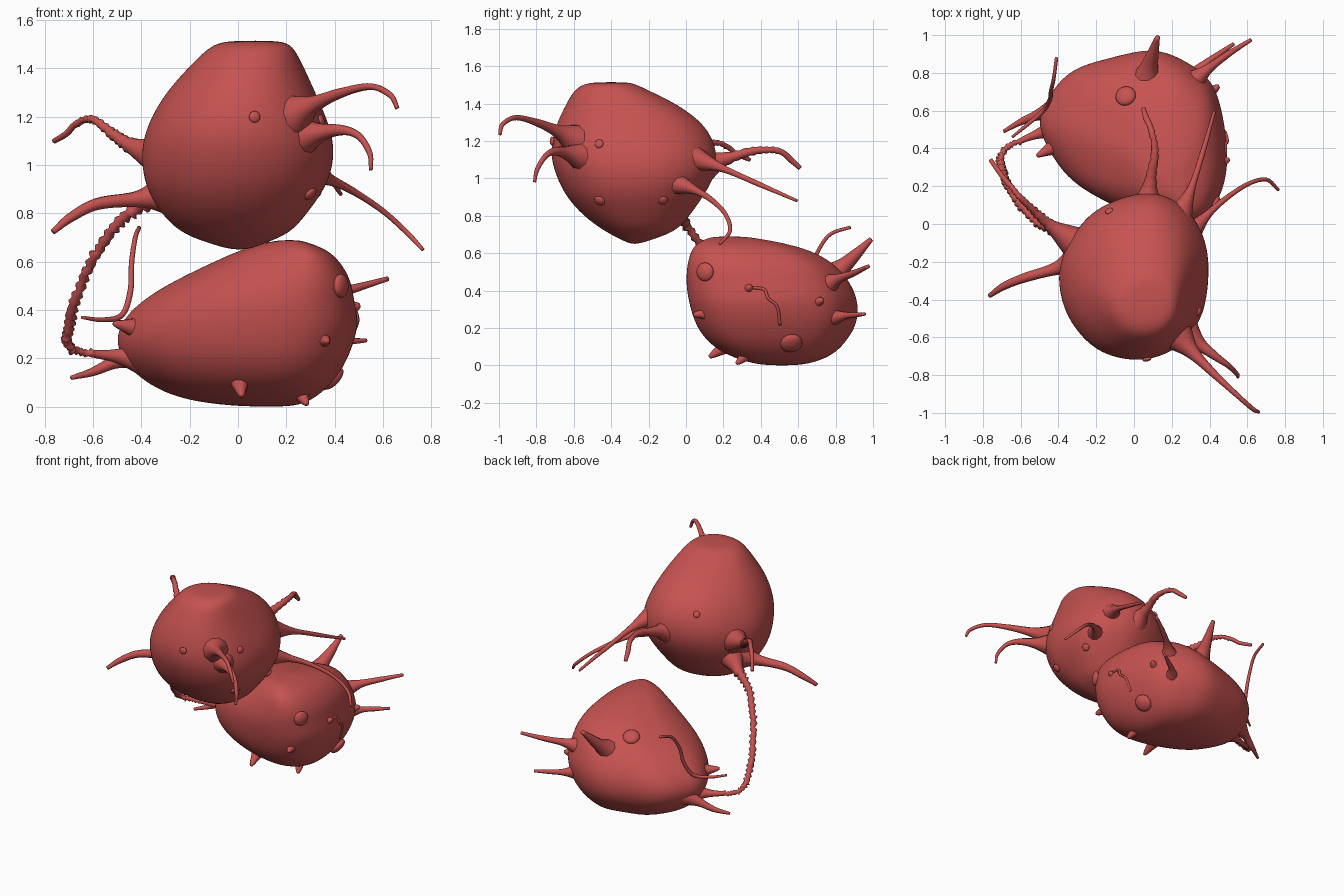
import bpy, bmesh, math, random
from mathutils import Vector
from mathutils.bvhtree import BVHTree

random.seed(4)
red = bpy.data.materials.new("cell red")
red.diffuse_color = (0.56, 0.085, 0.08, 1)


def finish(ob):
    ob.data.materials.append(red)
    for p in ob.data.polygons:
        p.use_smooth = True
    return ob


def catmull(pts, t):
    # point on a smooth path through pts, t counted in segments
    i = min(int(t), len(pts) - 2)
    f = t - i
    p1, p2 = pts[i], pts[i + 1]
    p0 = pts[i - 1] if i else p1 * 2 - p2
    p3 = pts[i + 2] if i + 2 < len(pts) else p2 * 2 - p1
    return 0.5 * (2 * p1 + (p2 - p0) * f + (2 * p0 - 5 * p1 + 4 * p2 - p3) * f * f
                  + (3 * p1 - p0 - 3 * p2 + p3) * f ** 3)


def body(name, plan, levels):
    # plan outline scaled into the (z, xmin, xmax, ymin, ymax) box of each level
    pts = [Vector((x, y, 0)) for x, y in plan]
    n, sides = len(pts), 48
    loop = pts[-2:] + pts + pts[:3]
    ring = [catmull(loop, 2 + n * k / sides) for k in range(sides)]
    x0, x1 = min(p.x for p in ring), max(p.x for p in ring)
    y0, y1 = min(p.y for p in ring), max(p.y for p in ring)
    bm = bmesh.new()
    rows = []
    for z, a, b, c, d in levels:
        rows.append([bm.verts.new((a + (b - a) * (p.x - x0) / (x1 - x0),
                                   c + (d - c) * (p.y - y0) / (y1 - y0), z)) for p in ring])
    for lo, hi in zip(rows, rows[1:]):
        for k in range(sides):
            j = (k + 1) % sides
            bm.faces.new((lo[k], lo[j], hi[j], hi[k]))
    bm.faces.new(rows[0])
    bm.faces.new(rows[-1])
    bmesh.ops.recalc_face_normals(bm, faces=bm.faces)
    tree = BVHTree.FromBMesh(bm)
    me = bpy.data.meshes.new(name)
    bm.to_mesh(me)
    bm.free()
    ob = bpy.data.objects.new(name, me)
    bpy.context.collection.objects.link(ob)
    m = ob.modifiers.new("smooth", 'SUBSURF')
    m.levels = m.render_levels = 2
    finish(ob)
    return tree


def tube(name, pts, radii, knots=0.0, steps=8, sides=10):
    # tapered tentacle swept along a smooth path, optionally knotted
    P = [Vector(p) for p in pts]
    R = [Vector((r, 0, 0)) for r in radii]
    total = (len(P) - 1) * steps
    bm = bmesh.new()
    rows = []
    side = None
    for k in range(total + 1):
        t = k / steps
        c = catmull(P, t)
        d = (catmull(P, min(t + 0.05, len(P) - 1)) - catmull(P, max(t - 0.05, 0))).normalized()
        r = catmull(R, t).x
        if knots and 1 < t < len(P) - 3:
            r *= 1 + knots * (1 if k % 2 else -1) * random.uniform(0.5, 1)
            c += Vector([random.uniform(-1, 1) for _ in range(3)]) * knots * 0.012
        side = d.orthogonal() if side is None else side - d * side.dot(d)
        side.normalize()
        up = d.cross(side)
        rows.append([bm.verts.new(c + r * (side * math.cos(a) + up * math.sin(a)))
                     for a in (2 * math.pi * s / sides for s in range(sides))])
    for lo, hi in zip(rows, rows[1:]):
        for k in range(sides):
            j = (k + 1) % sides
            bm.faces.new((lo[k], lo[j], hi[j], hi[k]))
    for end in (rows[0], rows[-1]):
        bm.faces.new(end)
    bmesh.ops.recalc_face_normals(bm, faces=bm.faces)
    me = bpy.data.meshes.new(name)
    bm.to_mesh(me)
    bm.free()
    ob = bpy.data.objects.new(name, me)
    bpy.context.collection.objects.link(ob)
    return finish(ob)


def bump(name, tree, near, size):
    # flattened pimple snapped to the body surface
    loc, nor, _, _ = tree.find_nearest(Vector(near))
    bpy.ops.mesh.primitive_uv_sphere_add(segments=16, ring_count=10, radius=1, location=loc)
    ob = bpy.context.object
    ob.name = name
    ob.scale = (size, size, size * 0.5)
    ob.rotation_euler = nor.to_track_quat('Z', 'Y').to_euler()
    finish(ob)


# Two cell bodies
upper = body("upper_cell",
    [(-.4, -.22), (-.37, -.47), (-.22, -.66), (0, -.72), (.2, -.66), (.33, -.5),
     (.37, -.28), (.35, -.08), (.26, .08), (.1, .17), (-.1, .14), (-.28, .02)],
    [(.65, -.03, .04, -.30, -.25), (.68, -.13, .12, -.36, -.16), (.72, -.24, .22, -.44, -.05),
     (.8, -.32, .285, -.55, .02), (.9, -.38, .36, -.64, .09), (1, -.4, .395, -.69, .15),
     (1.1, -.397, .397, -.722, .17), (1.2, -.36, .365, -.72, .15), (1.3, -.3, .32, -.69, .09),
     (1.4, -.21, .275, -.64, -.05), (1.47, -.14, .24, -.6, -.2), (1.505, -.09, .21, -.55, -.27),
     (1.515, -.02, .15, -.48, -.32)])
lower = body("lower_cell",
    [(-.5, .5), (-.38, .26), (-.2, .12), (.05, .02), (.27, 0), (.42, .1), (.48, .3),
     (.46, .55), (.4, .74), (.28, .85), (.1, .92), (-.12, .88), (-.32, .81), (-.44, .68)],
    [(0, .02, .22, .42, .6), (.02, -.18, .29, .32, .7), (.06, -.31, .35, .21, .79),
     (.12, -.41, .41, .12, .85), (.2, -.485, .455, .06, .905), (.28, -.508, .485, .03, .922),
     (.36, -.48, .5, .01, .915), (.44, -.4, .48, 0, .88), (.52, -.27, .47, .003, .82),
     (.6, -.1, .425, .02, .71), (.65, .01, .37, .05, .55), (.68, .12, .29, .11, .38),
     (.69, .17, .25, .16, .3)])

# Upper cell tentacles
tube("upper_front_tentacle", [(.22, -.58, 1.2), (.31, -.68, 1.25), (.43, -.8, 1.3), (.55, -.91, 1.325),
     (.63, -.98, 1.29), (.66, -.995, 1.235)], [.1, .038, .02, .014, .012, .009])
tube("lower_front_tentacle", [(.24, -.53, 1.11), (.34, -.63, 1.135), (.43, -.7, 1.145), (.5, -.75, 1.12),
     (.545, -.795, 1.05), (.55, -.81, .98)], [.1, .04, .022, .015, .012, .008])
tube("right_tentacle", [(.28, -.07, .98), (.38, .04, .94), (.48, .13, .89), (.6, .21, .81),
     (.7, .235, .72), (.765, .18, .65)], [.07, .025, .015, .012, .011, .008])
tube("left_tentacle", [(-.31, -.1, 1.03), (-.44, -.01, 1.08), (-.52, .06, 1.13), (-.6, .14, 1.19),
     (-.67, .22, 1.17), (-.71, .27, 1.13), (-.76, .34, 1.1)], [.09, .034, .022, .016, .014, .013, .011],
     knots=.2)
tube("left_front_tentacle", [(-.3, -.19, .88), (-.41, -.235, .86), (-.58, -.285, .84), (-.69, -.33, .785),
     (-.765, -.38, .725)], [.09, .036, .025, .02, .012])
tube("back_right_tentacle", [(.22, 0, 1.12), (.3, .18, 1.06), (.37, .4, .965), (.425, .595, .88)],
     [.09, .024, .014, .008])
tube("back_tentacle", [(.07, .08, 1.06), (.085, .21, 1.105), (.11, .38, 1.15), (.09, .5, 1.145),
     (.065, .56, 1.1), (.05, .61, 1.055)], [.1, .036, .02, .016, .016, .012], knots=.15)

# Knotted strand joining both cells
tube("joining_strand", [(-.27, -.12, .9), (-.38, -.05, .845), (-.5, 0, .755), (-.6, .1, .61),
     (-.67, .21, .45), (-.705, .31, .31), (-.69, .39, .24), (-.6, .44, .22), (-.5, .48, .21),
     (-.4, .51, .2)], [.09, .034, .022, .02, .02, .02, .016, .016, .03, .07], knots=.35, steps=10)

# Lower cell tentacles
tube("lower_left_whisker", [(-.645, .46, .37), (-.56, .53, .36), (-.48, .6, .38), (-.445, .66, .48),
     (-.44, .7, .6), (-.425, .77, .7), (-.41, .88, .74)], [.007, .01, .012, .012, .011, .01, .009])
tube("lower_left_tentacle", [(-.38, .62, .23), (-.5, .58, .19), (-.6, .54, .145), (-.69, .49, .12)],
     [.08, .032, .018, .009])
tube("lower_back_right_tentacle", [(.28, .72, .41), (.38, .81, .46), (.5, .9, .495), (.62, .975, .53)],
     [.09, .03, .017, .01])
tube("lower_back_right_thin_tentacle", [(.28, .73, .25), (.37, .84, .265), (.45, .9, .27), (.53, .955, .275)],
     [.07, .024, .015, .009])
tube("back_horn", [(.06, .73, .44), (.08, .83, .52), (.1, .9, .585), (.125, .99, .675)],
     [.1, .05, .032, .013])

# Short spikes on the lower cell
for name, a, b, r in [
        ("left_spike", (-.42, .41, .325), (-.515, .36, .345), .045),
        ("front_right_spike", (.34, .15, .28), (.37, .04, .272), .05),
        ("front_spike", (.005, .24, .12), (.015, .125, .045), .05),
        ("bottom_spike", (.24, .36, .09), (.285, .27, .01), .05),
        ("right_spike", (.43, .33, .4), (.505, .34, .42), .05),
        ("back_right_spike", (.37, .68, .33), (.45, .73, .35), .05)]:
    a, b = Vector(a), Vector(b)
    tube(name, [a, a.lerp(b, .5), a.lerp(b, .85), b], [r, r * .6, r * .35, r * .18])

# Pimples and pads
for name, tree, near, size in [
        ("front_pimple", upper, (.07, -.72, 1.2), .024),
        ("right_front_pimple", upper, (.36, -.47, 1.19), .024),
        ("right_pimple", upper, (.33, -.12, .88), .026),
        ("right_low_pimple", upper, (.28, -.45, .9), .03),
        ("back_pimple", upper, (-.15, .1, 1.25), .022),
        ("right_pad", lower, (.42, .57, .09), .06),
        ("right_front_pad", lower, (.47, .08, .5), .05),
        ("top_pad", lower, (-.04, .67, .55), .055)]:
    bump(name, tree, near, size)

# Raised vein on the lower cell's right side
vein = [(.5, .36, .42), (.5, .42, .41), (.5, .44, .36), (.5, .49, .31), (.5, .51, .2)]
tube("right_vein", [lower.find_nearest(Vector(p))[0] for p in vein], [.008] * 5)
